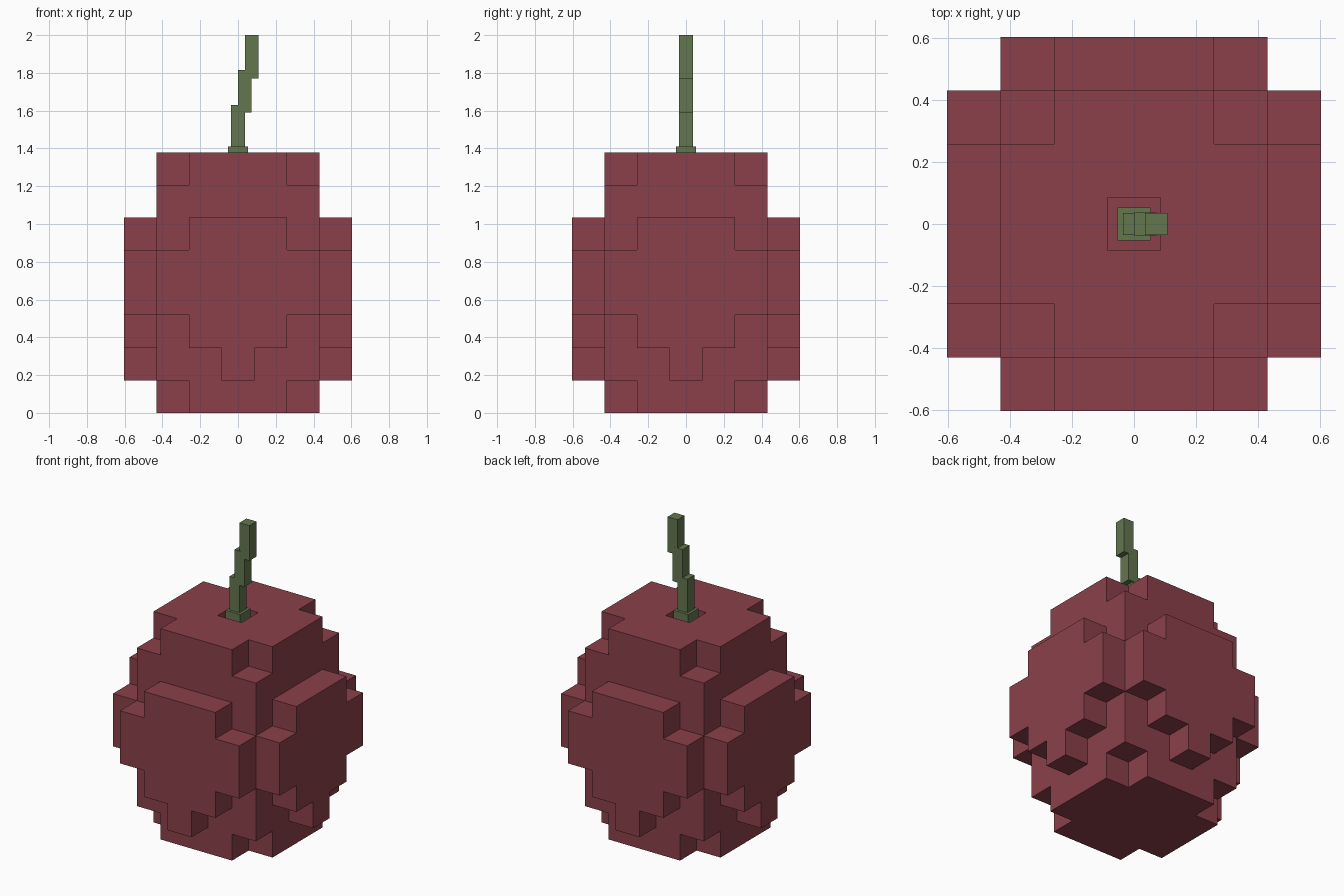
import bpy
import bmesh

if "Cube" in bpy.data.objects:
    bpy.data.objects.remove(bpy.data.objects["Cube"])

U = 2 / 11.6  # edge of one block of the fruit


def material(name, rgb):
    m = bpy.data.materials.new(name)
    m.diffuse_color = (*rgb, 1)
    m.use_nodes = True
    m.node_tree.nodes["Principled BSDF"].inputs["Base Color"].default_value = m.diffuse_color
    return m


def finish(bm, name, mat):
    mesh = bpy.data.meshes.new(name)
    bm.to_mesh(mesh)
    bm.free()
    mesh.materials.append(mat)
    obj = bpy.data.objects.new(name, mesh)
    bpy.context.collection.objects.link(obj)
    return obj


def box(name, lo, hi, mat):
    bm = bmesh.new()
    bmesh.ops.create_cube(bm, size=1)
    for v in bm.verts:
        v.co = [lo[i] if v.co[i] < 0 else hi[i] for i in range(3)]
    return finish(bm, name, mat)


red = material("dark red skin", (0.258, 0.051, 0.069))
green = material("stem green", (0.125, 0.181, 0.076))

# Half-width in blocks of the raised side panels, by layer
PANEL = {1: 0, 2: 1, 3: 2, 4: 2, 5: 1}


def filled(c):
    x, y, k = abs(c[0]), abs(c[1]), c[2]
    if not 0 <= k <= 7:
        return False
    if max(x, y) <= 2:  # core, with notched corners and a pit for the stem
        notch = k in (0, 7) and x == 2 and y == 2
        pit = k == 7 and x == 0 and y == 0
        return not (notch or pit)
    return max(x, y) == 3 and min(x, y) <= PANEL.get(k, -1)


# Blocky fruit: only the exposed faces of the filled blocks
bm = bmesh.new()
corners = {}


def corner(p):
    if p not in corners:
        corners[p] = bm.verts.new((p[0] * U / 2, p[1] * U / 2, p[2] * U / 2))
    return corners[p]


for x in range(-3, 4):
    for y in range(-3, 4):
        for k in range(8):
            if not filled((x, y, k)):
                continue
            mid = (2 * x, 2 * y, 2 * k + 1)
            for axis in range(3):
                for s in (-1, 1):
                    n = [x, y, k]
                    n[axis] += s
                    if filled(n):
                        continue
                    a, b = (axis + 1) % 3, (axis + 2) % 3
                    ring = []
                    for da, db in ((-1, -1), (1, -1), (1, 1), (-1, 1))[::s]:
                        p = list(mid)
                        p[axis] += s
                        p[a] += da
                        p[b] += db
                        ring.append(corner(tuple(p)))
                    bm.faces.new(ring)
bmesh.ops.dissolve_limit(bm, angle_limit=0.01, verts=bm.verts[:], edges=bm.edges[:])
finish(bm, "fruit_body", red)

# Stem: collar in the pit, then three stepped lengths leaning to +x
box("stem_collar", (-0.054, -0.054, 7 * U), (0.054, 0.054, 1.41), green)
for name, x, z0, z1 in (("stem_lower", 0, 1.40, 1.63),
                        ("stem_middle", 0.036, 1.59, 1.815),
                        ("stem_upper", 0.072, 1.77, 2.0)):
    # tiny depth change keeps overlapping sides from coinciding
    d = 0.036 + (0.0005 if name == "stem_middle" else 0)
    box(name, (x - 0.036, -d, z0), (x + 0.036, d, z1), green)
